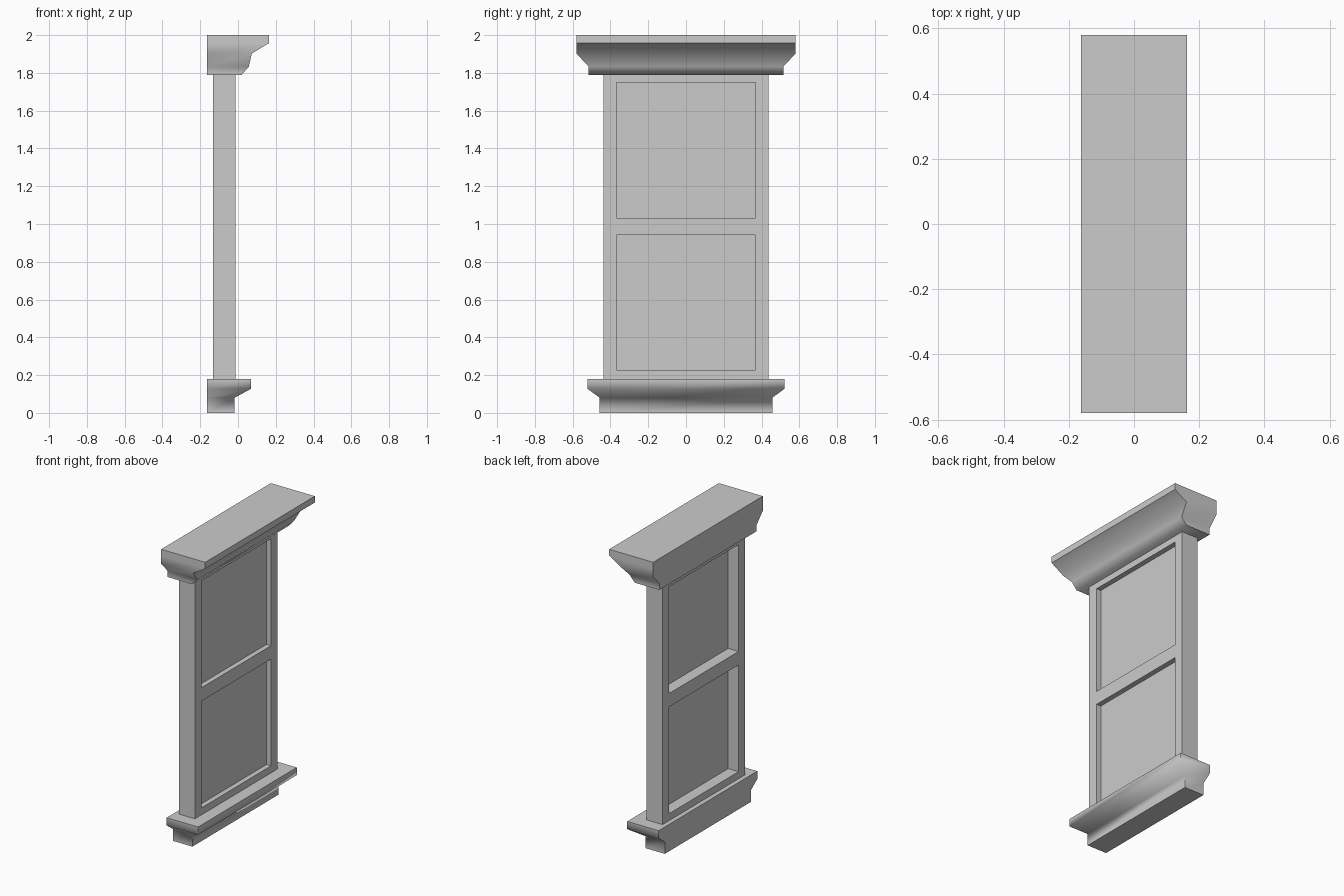
import bpy, bmesh
from math import radians

if "Cube" in bpy.data.objects:
    bpy.data.objects.remove(bpy.data.objects["Cube"])


def finish(name, bm, smooth_angle=None):
    bmesh.ops.recalc_face_normals(bm, faces=bm.faces[:])
    mesh = bpy.data.meshes.new(name)
    bm.to_mesh(mesh)
    bm.free()
    obj = bpy.data.objects.new(name, mesh)
    bpy.context.collection.objects.link(obj)
    if smooth_angle:
        bpy.ops.object.select_all(action='DESELECT')
        obj.select_set(True)
        bpy.context.view_layer.objects.active = obj
        bpy.ops.object.shade_smooth_by_angle(angle=radians(smooth_angle))
    return obj


def moulding(name, rings, back, smooth_angle):
    """Stack of rectangles (front x, half width y, z) sharing a flat back."""
    bm = bmesh.new()
    loops = [[bm.verts.new(p) for p in ((back, -w, z), (x, -w, z), (x, w, z), (back, w, z))]
             for x, w, z in rings]
    for a, b in zip(loops, loops[1:]):
        for i in range(4):
            j = (i + 1) % 4
            bm.faces.new((a[i], a[j], b[j], b[i]))
    bm.faces.new(loops[0])
    bm.faces.new(loops[-1])
    return finish(name, bm, smooth_angle)


# Sill and cornice mouldings
moulding("sill", [(-0.018, 0.457, 0), (-0.018, 0.457, 0.08),
                  (0.07, 0.522, 0.128), (0.07, 0.522, 0.18)], -0.163, 70)
moulding("cornice", [(0.02, 0.515, 1.79), (0.057, 0.515, 1.833), (0.073, 0.58, 1.902),
                     (0.163, 0.58, 1.957), (0.163, 0.58, 2.0)], -0.163, 55)

# Sash frame: a grid with two openings, extruded to depth
ys = [-0.437, -0.368, 0.368, 0.437]
zs = [0.18, 0.227, 0.942, 1.032, 1.748, 1.79]
bm = bmesh.new()
grid = [[bm.verts.new((-0.132, y, z)) for z in zs] for y in ys]
for i in range(3):
    for k in range(5):
        if not (i == 1 and k in (1, 3)):
            bm.faces.new((grid[i][k], grid[i + 1][k], grid[i + 1][k + 1], grid[i][k + 1]))
ext = bmesh.ops.extrude_face_region(bm, geom=bm.faces[:], use_keep_orig=True)
bmesh.ops.translate(bm, vec=(0.119, 0, 0),
                    verts=[v for v in ext["geom"] if isinstance(v, bmesh.types.BMVert)])
finish("window_frame", bm)

# Thin panes set back in the openings
for name, z0, z1 in (("lower_pane", zs[1], zs[2]), ("upper_pane", zs[3], zs[4])):
    bm = bmesh.new()
    bmesh.ops.create_cube(bm, size=1)
    bmesh.ops.scale(bm, vec=(0.008, 0.736, z1 - z0), verts=bm.verts[:])
    bmesh.ops.translate(bm, vec=(-0.051, 0, (z0 + z1) / 2), verts=bm.verts[:])
    finish(name, bm)
